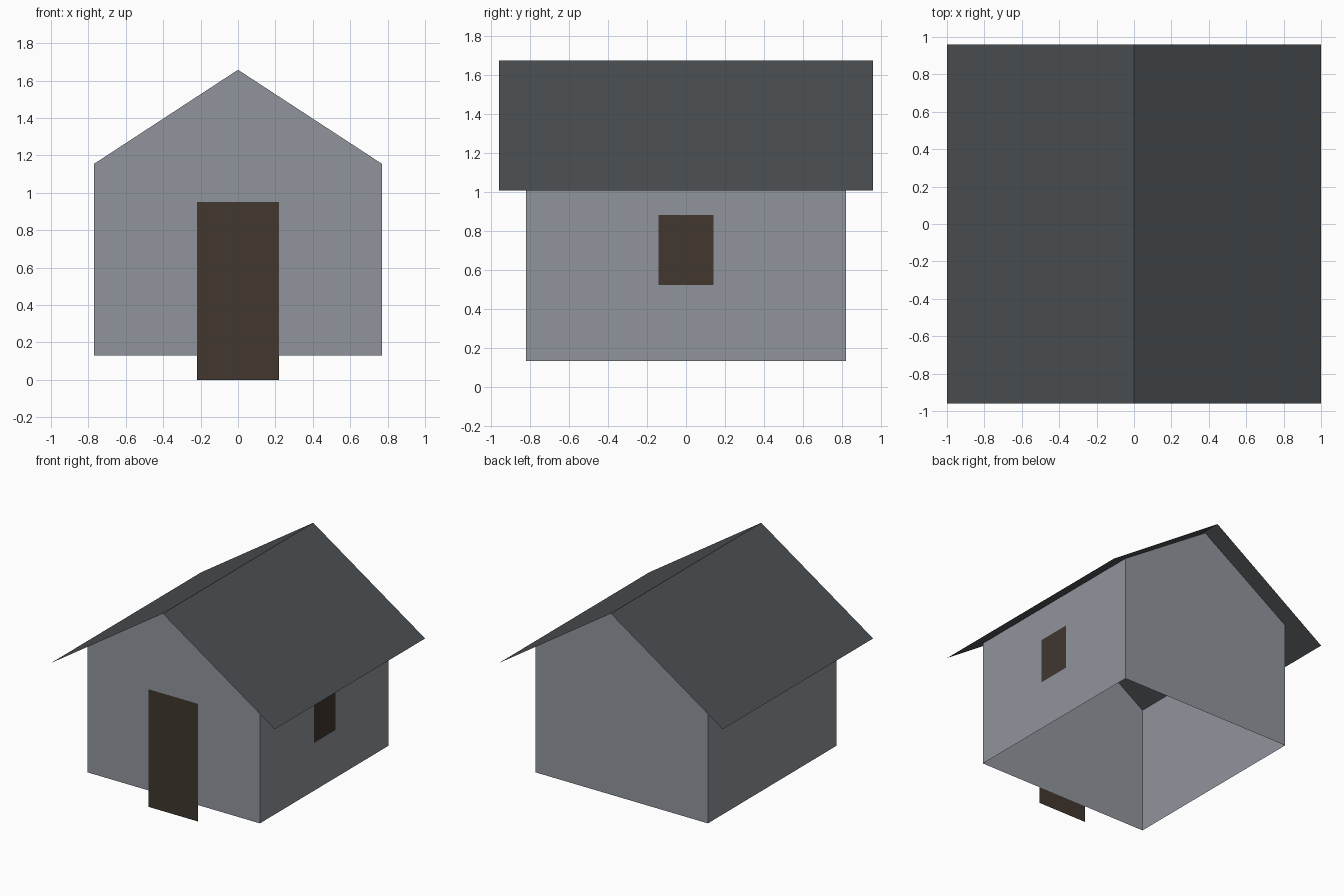
import bpy

cube = bpy.data.objects.get("Cube")
if cube:
    bpy.data.objects.remove(cube, do_unlink=True)


def material(name, r, g, b):
    mat = bpy.data.materials.new(name)
    mat.use_nodes = True
    mat.diffuse_color = (r, g, b, 1)
    mat.node_tree.nodes["Principled BSDF"].inputs["Base Color"].default_value = (r, g, b, 1)
    return mat


def sheet(name, verts, faces, mat):
    mesh = bpy.data.meshes.new(name)
    mesh.from_pydata(verts, [], faces)
    mesh.materials.append(mat)
    mesh.update()
    obj = bpy.data.objects.new(name, mesh)
    bpy.context.scene.collection.objects.link(obj)
    return obj


def extrude_profile(profile, half_depth):
    """Front copies of the x,z profile points, then back copies."""
    return [(x, y, z) for y in (-half_depth, half_depth) for x, z in profile]


stone = material("grey wall", 0.28, 0.30, 0.335)
slate = material("dark slate", 0.072, 0.080, 0.086)
wood = material("dark brown wood", 0.052, 0.038, 0.028)

half_w, half_d = 0.77, 0.82
base, eave, peak = 0.13, 1.155, 1.658

# Walls: gabled shell, open below and under the roof
gable = [(-half_w, base), (half_w, base), (half_w, eave), (0, peak), (-half_w, eave)]
n = len(gable)
sheet("walls", extrude_profile(gable, half_d),
      [tuple(range(n)), tuple(reversed(range(n, 2 * n))),
       (1, 1 + n, 2 + n, 2), (4, 4 + n, n, 0)], stone)

# Roof: two thin overhanging slopes
slopes = [(-1, 1.005), (0, 1.672), (1, 1.005)]
sheet("roof", extrude_profile(slopes, 0.96), [(0, 1, 4, 3), (1, 2, 5, 4)], slate)

# Door: thin panel on the front, reaching the ground
y = -half_d - 0.005
sheet("door", [(-0.22, y, 0), (0.22, y, 0), (0.22, y, 0.95), (-0.22, y, 0.95)],
      [(0, 1, 2, 3)], wood)

# Window: thin panel on the left side
x = half_w + 0.005
sheet("left_window", [(x, -0.14, 0.52), (x, 0.14, 0.52), (x, 0.14, 0.88), (x, -0.14, 0.88)],
      [(0, 1, 2, 3)], wood)
